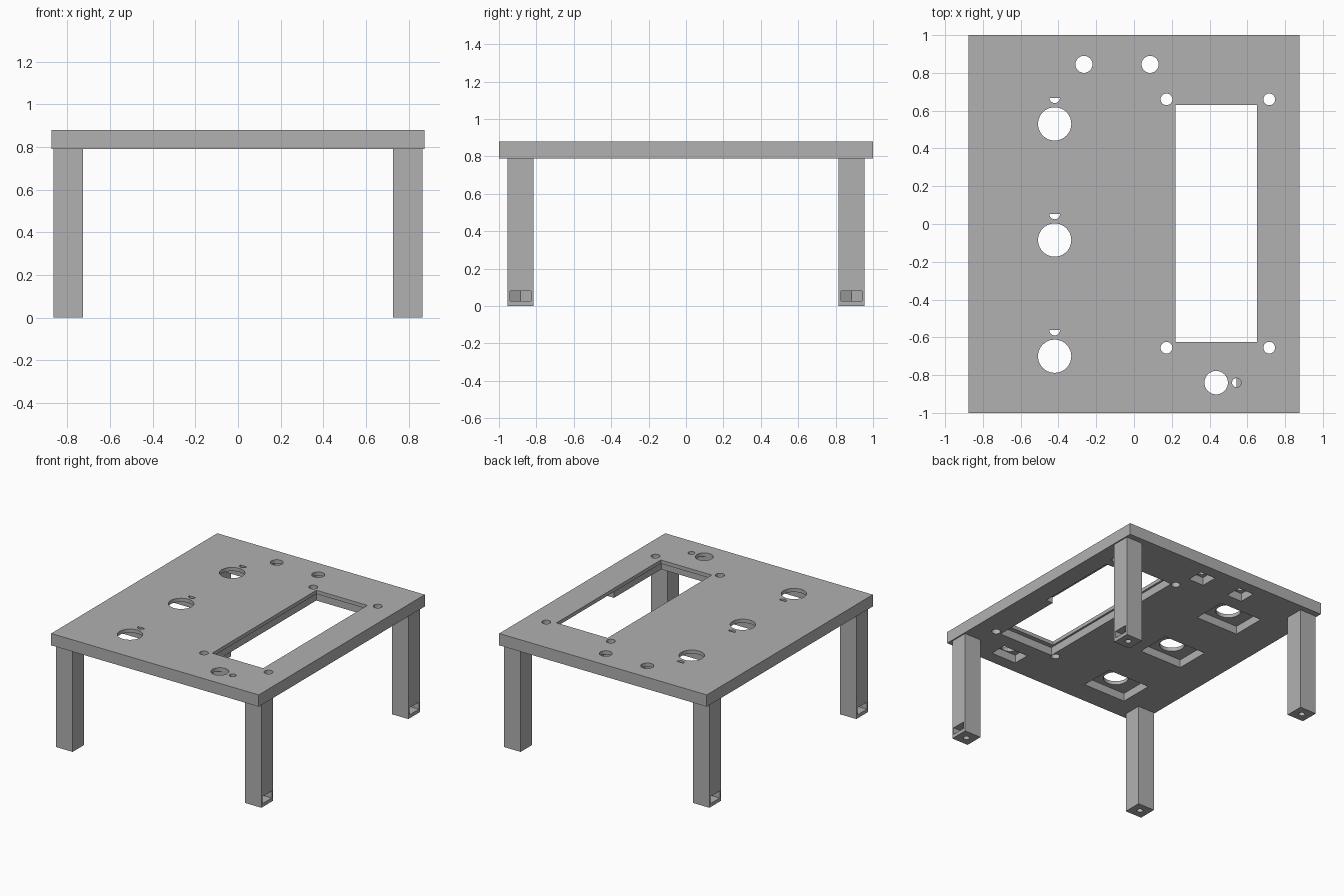
import bpy, bmesh, math

cube = bpy.data.objects.get("Cube")
if cube:
    bpy.data.objects.remove(cube, do_unlink=True)

# One matte grey for everything
grey = bpy.data.materials.new("plain_grey")
grey.use_nodes = True
GREY = (0.44, 0.44, 0.44, 1)
grey.diffuse_color = GREY
grey.node_tree.nodes["Principled BSDF"].inputs["Base Color"].default_value = GREY


def prism(name, outline, z0, z1):
    """Extrude a flat outline from z0 to z1."""
    bm = bmesh.new()
    base = bm.faces.new([bm.verts.new((x, y, z0)) for x, y in outline])
    top = bmesh.ops.extrude_face_region(bm, geom=[base])["geom"]
    bmesh.ops.translate(bm, vec=(0, 0, z1 - z0),
                        verts=[g for g in top if isinstance(g, bmesh.types.BMVert)])
    bmesh.ops.recalc_face_normals(bm, faces=bm.faces)
    mesh = bpy.data.meshes.new(name)
    bm.to_mesh(mesh)
    bm.free()
    mesh.materials.append(grey)
    obj = bpy.data.objects.new(name, mesh)
    bpy.context.collection.objects.link(obj)
    return obj


def rect(x0, x1, y0, y1):
    return [(x0, y0), (x1, y0), (x1, y1), (x0, y1)]


def arc(x, y, r, start=0, sweep=360, n=40):
    count = n if sweep == 360 else n + 1
    angles = [math.radians(start + sweep * i / n) for i in range(count)]
    return [(x + r * math.cos(a), y + r * math.sin(a)) for a in angles]


def cut(target, outline, z0, z1):
    """Subtract a prism from the target and discard the cutter."""
    cutter = prism("cutter", outline, z0, z1)
    cutter.hide_render = True
    mod = target.modifiers.new("cut", "BOOLEAN")
    mod.operation = "DIFFERENCE"
    mod.solver = "EXACT"
    mod.object = cutter
    bpy.context.view_layer.objects.active = target
    bpy.ops.object.modifier_apply(modifier=mod.name)
    bpy.data.objects.remove(cutter, do_unlink=True)


BOTTOM, FLOOR, TOP = 0.79, 0.852, 0.88
LOW, HIGH = BOTTOM - 0.05, TOP + 0.05

# Top plate
plate = prism("top_plate", rect(-0.875, 0.875, -1, 1), BOTTOM, TOP)

# Large knob holes with an underside pocket and a half-round key slot
for y in (0.53, -0.085, -0.70):
    cut(plate, rect(-0.60, -0.24, y - 0.125, y + 0.14), LOW, FLOOR)
    cut(plate, arc(-0.42, y, 0.088), LOW, HIGH)
    cut(plate, arc(-0.42, y + 0.138, 0.028, 180, 180, 16), LOW, HIGH)

# Pair of small holes at the back with square pockets
for x in (-0.265, 0.085):
    cut(plate, rect(x - 0.065, x + 0.065, 0.78, 0.91), LOW, FLOOR)
    cut(plate, arc(x, 0.845, 0.045), LOW, HIGH)

# Front hole with its pocket and shallow locating hole
cut(plate, rect(0.33, 0.543, -0.905, -0.775), LOW, FLOOR)
cut(plate, arc(0.435, -0.84, 0.062), LOW, HIGH)
cut(plate, arc(0.543, -0.84, 0.024), FLOOR - 0.006, HIGH)

# Window with a wider recess underneath, stepped out along one side
recess = [(0.205, -0.66), (0.67, -0.66), (0.67, -0.09), (0.73, -0.09),
          (0.73, 0.57), (0.67, 0.57), (0.67, 0.65), (0.205, 0.65)]
cut(plate, recess, LOW, FLOOR)
cut(plate, rect(0.22, 0.65, -0.625, 0.63), LOW, HIGH)

# Screw holes around the window
for x in (0.172, 0.716):
    for y in (-0.655, 0.66):
        cut(plate, arc(x, y, 0.031, n=32), LOW, HIGH)

# Legs with a screw hole and a side slot ending in a hexagonal nut seat
legs = []
for sx, side in ((1, "left"), (-1, "right")):
    for sy, end in ((-1, "front"), (1, "back")):
        cx, cy, h = sx * 0.796, sy * 0.885, 0.07
        leg = prism(f"{end}_{side}_leg", rect(cx - h, cx + h, cy - h, cy + h), 0, BOTTOM)
        cut(leg, arc(cx, cy, 0.022, n=24), -0.05, 0.16)
        nut = [(0.1, -0.055), (0.1, 0.055), (-0.032, 0.055),
               (-0.063, 0), (-0.032, -0.055)]
        cut(leg, [(cx + sx * x, cy + y) for x, y in nut], 0.027, 0.08)
        legs.append(leg)

# Round the hole walls while keeping every corner crisp
bpy.ops.object.select_all(action="DESELECT")
for obj in [plate] + legs:
    obj.select_set(True)
bpy.context.view_layer.objects.active = plate
bpy.ops.object.shade_smooth_by_angle(angle=math.radians(30))
